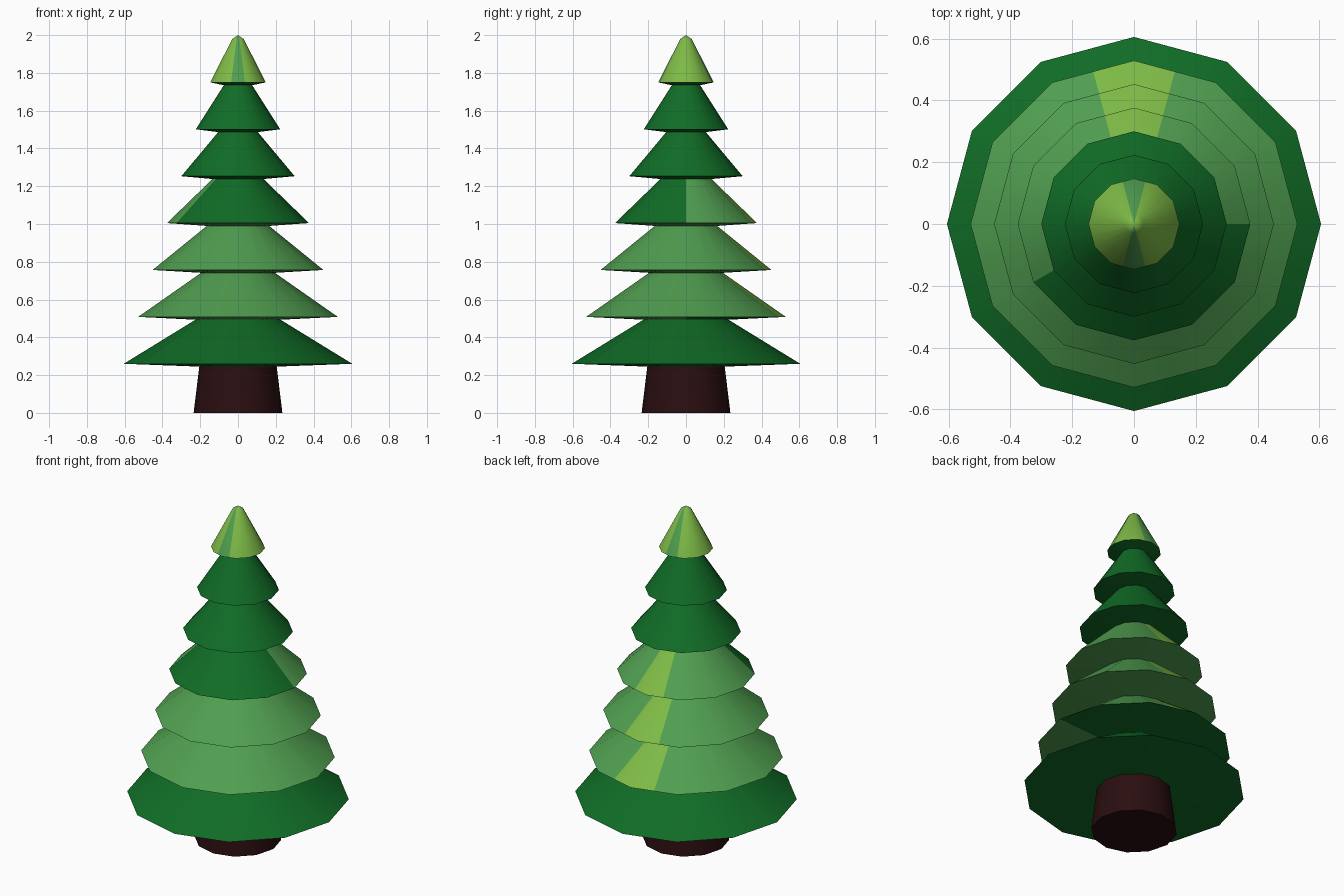
import bpy, bmesh, math

if "Cube" in bpy.data.objects:
    bpy.data.objects.remove(bpy.data.objects["Cube"])

def material(name, srgb):
    lin = [(c / 255 / 12.92) if c < 11 else ((c / 255 + 0.055) / 1.055) ** 2.4 for c in srgb]
    m = bpy.data.materials.new(name)
    m.diffuse_color = (*lin, 1)
    m.use_nodes = True
    m.node_tree.nodes["Principled BSDF"].inputs["Base Color"].default_value = m.diffuse_color
    return m

DARK, LIGHT, LIME, BROWN = range(4)
MATS = [material("dark green", (16, 108, 38)), material("light green", (80, 158, 80)),
        material("lime green", (126, 186, 70)), material("dark brown", (42, 14, 16))]
N = 24  # twelve flat sides, each split at its middle so colour can change there

def ring(bm, r, z):
    # twelve-sided ring; odd vertices lie on the chord midpoints
    return [bm.verts.new((r * k * math.cos(a), r * k * math.sin(a), z))
            for i in range(N)
            for a, k in [(math.tau * i / N, math.cos(math.pi / 12) if i % 2 else 1)]]

def loft(name, profile, colour, cap_bottom=False, cap_top=False):
    # colour(level, angle in degrees) gives the material of each face
    bm = bmesh.new()
    rings = [ring(bm, r, z) for r, z in profile]
    for lv in range(len(rings) - 1):
        a, b = rings[lv], rings[lv + 1]
        for i in range(N):
            j = (i + 1) % N
            f = bm.faces.new((a[i], a[j], b[j], b[i]))
            f.material_index = colour(lv, (i + 0.5) * 360 / N)
    if cap_bottom:
        bm.faces.new(rings[0][::-1]).material_index = colour(0, 0)
    if cap_top:
        tip = bm.verts.new((0, 0, 2.0))
        t = rings[-1]
        for i in range(N):
            f = bm.faces.new((t[i], t[(i + 1) % N], tip))
            f.material_index = colour(len(rings) - 1, (i + 0.5) * 360 / N)
    me = bpy.data.meshes.new(name)
    bm.to_mesh(me)
    bm.free()
    for m in MATS:
        me.materials.append(m)
    ob = bpy.data.objects.new(name, me)
    bpy.context.collection.objects.link(ob)
    bpy.ops.object.select_all(action='DESELECT')
    ob.select_set(True)
    bpy.context.view_layer.objects.active = ob
    bpy.ops.object.shade_smooth_by_angle(angle=math.radians(35))
    return ob

def tier_colour(t):
    def pick(level, ang):
        under = level == 0
        back_strip, front_strip = 75 < ang < 105, 255 < ang < 285
        if t == 6:                               # tree top
            if under:
                return DARK
            return LIGHT if back_strip or front_strip else LIME
        if t == 1 and under:                     # colour starts part-way round
            return LIGHT if ang > 210 else DARK
        if t == 3 and not under and ang > 210:   # and ends part-way round
            return DARK
        if t in (1, 2, 3):
            return LIME if back_strip and not under else LIGHT
        return DARK
    return pick

# trunk
loft("trunk", [(0.235, 0), (0.205, 0.245)], lambda lv, a: BROWN, cap_bottom=True)

# branch tiers: shallow underside, rim, sloping top
inner = [0.205] + [0.225 - 0.03 * i for i in range(6)]
for t in range(7):
    rim_z = 0.26 + 0.2483 * t
    rim = (0.605 - 0.0763 * t, rim_z)
    base = (inner[t], rim_z - 0.015)
    top = (inner[t + 1], rim_z + 0.2333) if t < 6 else (0.03, 1.98)
    loft(f"branch_tier_{t + 1}", [base, rim, top], tier_colour(t), cap_top=(t == 6))
